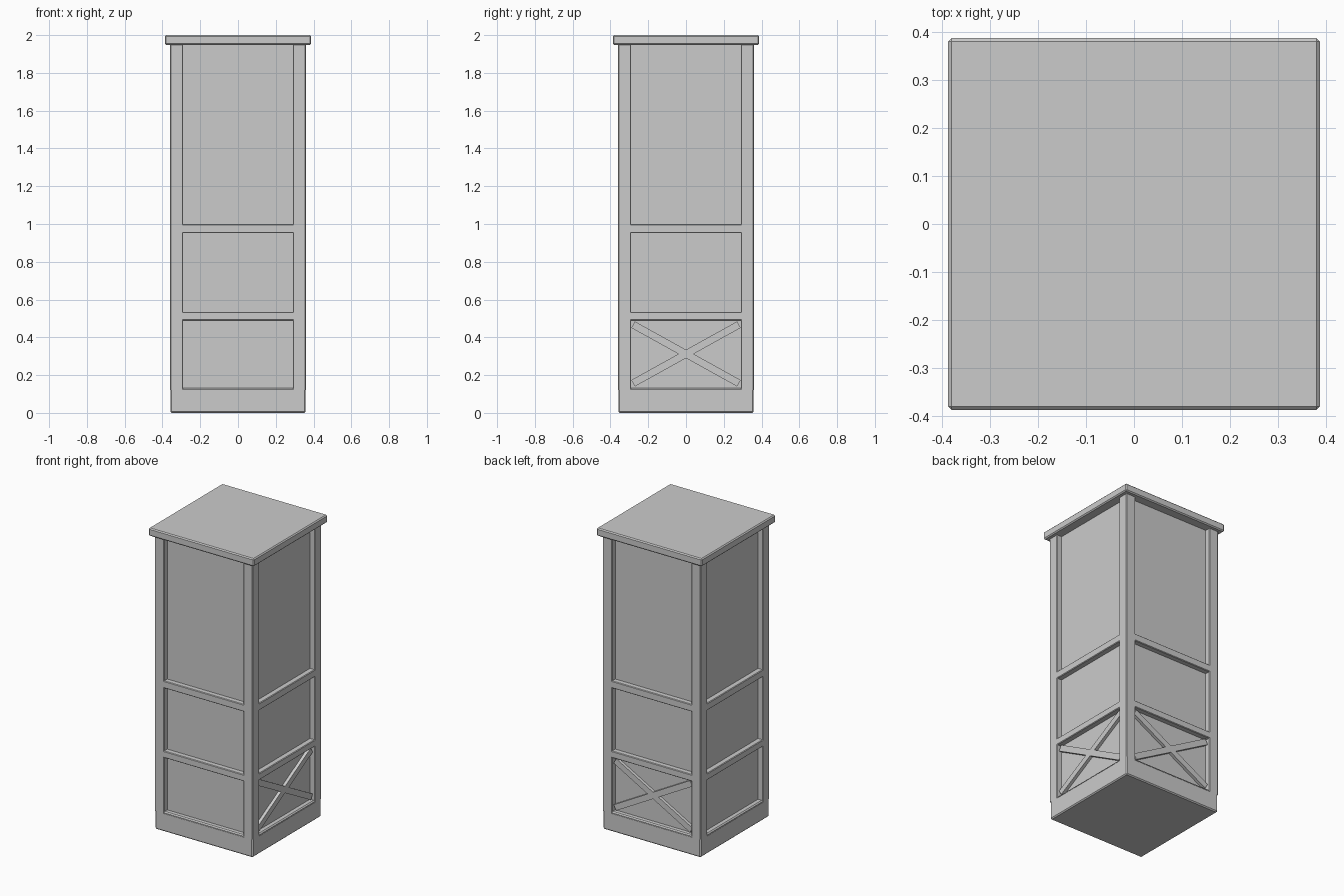
import bpy
import bmesh
from math import radians
from mathutils import Matrix, Vector

default = bpy.data.objects.get("Cube")
if default:
    bpy.data.objects.remove(default, do_unlink=True)

grey = bpy.data.materials.new("light grey")
grey.use_nodes = True
grey.diffuse_color = (0.6, 0.6, 0.6, 1)
grey.node_tree.nodes["Principled BSDF"].inputs["Base Color"].default_value = (0.6, 0.6, 0.6, 1)


def box(bm, size, matrix):
    bmesh.ops.create_cube(bm, size=1, matrix=matrix @ Matrix.Diagonal((*size, 1)))


def upright(bm, half, low, high):
    """Square block centred on the z axis."""
    box(bm, (2 * half, 2 * half, high - low), Matrix.Translation((0, 0, (low + high) / 2)))


def soften(bm, width):
    """Bevel the outward corners only."""
    bm.normal_update()
    edges = [e for e in bm.edges if e.is_manifold and e.is_convex
             and e.calc_face_angle() > radians(30)]
    bmesh.ops.bevel(bm, geom=edges, offset=width, segments=1, affect='EDGES',
                    profile=0.5, clamp_overlap=True)


def finish(bm, name):
    mesh = bpy.data.meshes.new(name)
    bm.to_mesh(mesh)
    bm.free()
    mesh.materials.append(grey)
    obj = bpy.data.objects.new(name, mesh)
    bpy.context.collection.objects.link(obj)


# Base plinth and overhanging top
for name, half, low, high in (("base", 0.358, 0, 0.132), ("top_slab", 0.387, 1.948, 2)):
    bm = bmesh.new()
    upright(bm, half, low, high)
    soften(bm, 0.007)
    finish(bm, name)

# Column frame with three recessed panels on every side
OUTER, INNER, RECESS = 0.36, 0.291, 0.035
RAILS = ((0.49, 0.535), (0.952, 1.0))
bm = bmesh.new()
upright(bm, OUTER, 0.12, 1.96)
cuts = [(Vector((s * INNER, 0, 0)), Vector((1, 0, 0))) for s in (-1, 1)]
cuts += [(Vector((0, s * INNER, 0)), Vector((0, 1, 0))) for s in (-1, 1)]
cuts += [(Vector((0, 0, z)), Vector((0, 0, 1))) for rail in RAILS for z in rail]
for co, no in cuts:
    bmesh.ops.bisect_plane(bm, geom=bm.verts[:] + bm.edges[:] + bm.faces[:],
                           plane_co=co, plane_no=no)
bm.normal_update()
caps = [f for f in bm.faces if abs(f.normal.z) > 0.5]
bmesh.ops.delete(bm, geom=caps, context='FACES')


def is_panel(face):
    c = face.calc_center_median()
    on_rail = any(low < c.z < high for low, high in RAILS)
    return min(abs(c.x), abs(c.y)) < 0.1 and not on_rail


bmesh.ops.inset_individual(bm, faces=[f for f in bm.faces if is_panel(f)],
                           thickness=0, depth=-RECESS)
soften(bm, 0.004)
finish(bm, "panelled_frame")

# Crossed braces on the lower left-hand and back panels
for name, turn in (("side_cross_brace", 0), ("back_cross_brace", 90)):
    bm = bmesh.new()
    place = Matrix.Rotation(radians(turn), 4, 'Z') @ Matrix.Translation((0.328, 0, 0.312))
    for tilt in (-29, 29):
        box(bm, (0.035, 0.64, 0.039), place @ Matrix.Rotation(radians(tilt), 4, 'X'))
    finish(bm, name)
